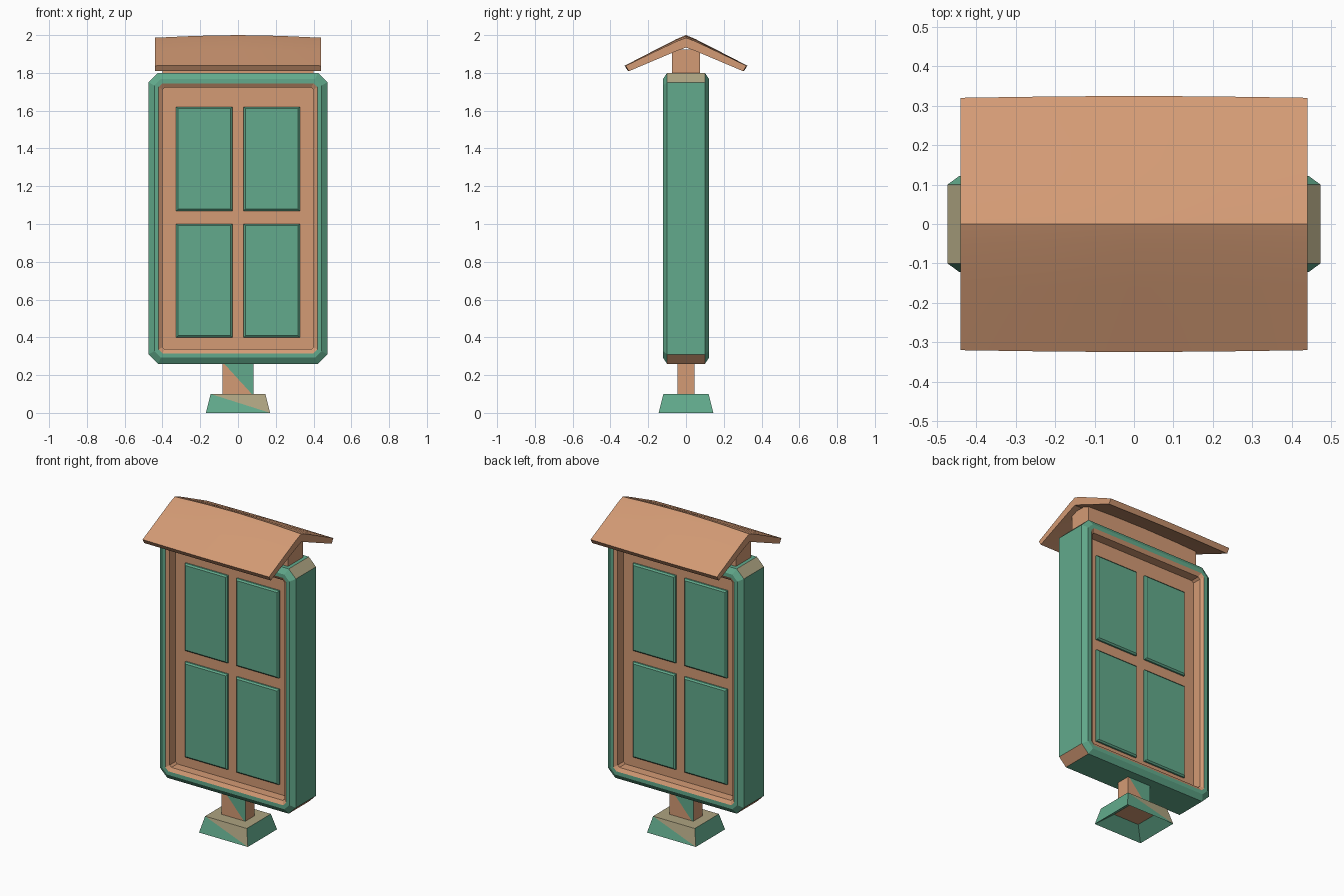
import bpy, bmesh

if "Cube" in bpy.data.objects:
    bpy.data.objects.remove(bpy.data.objects["Cube"])


def make_material(name, rgb):
    m = bpy.data.materials.new(name)
    m.diffuse_color = (*rgb, 1.0)
    m.use_nodes = True
    m.node_tree.nodes["Principled BSDF"].inputs["Base Color"].default_value = m.diffuse_color
    return m


GREEN, BROWN, TAN = 0, 1, 2
MATS = [make_material("sea green", (0.122, 0.402, 0.262)),
        make_material("copper brown", (0.658, 0.328, 0.178)),
        make_material("olive tan", (0.42, 0.37, 0.22))]


def make_object(name, verts, faces, colours):
    """Build a mesh object; colours is one index or one per face."""
    if isinstance(colours, int):
        colours = [colours] * len(faces)
    me = bpy.data.meshes.new(name)
    bm = bmesh.new()
    vs = [bm.verts.new(v) for v in verts]
    for f, c in zip(faces, colours):
        bm.faces.new([vs[i] for i in f]).material_index = c
    bmesh.ops.recalc_face_normals(bm, faces=bm.faces)
    bm.to_mesh(me)
    bm.free()
    for m in MATS:
        me.materials.append(m)
    ob = bpy.data.objects.new(name, me)
    bpy.context.collection.objects.link(ob)
    return ob


def loft(name, loops, rule, cap=(GREEN, GREEN)):
    """Join equal closed loops; rule(band, side) gives the colour."""
    n = len(loops[0])
    verts = [v for lp in loops for v in lp]
    faces, cols = [], []
    for b in range(len(loops) - 1):
        for s in range(n):
            t = (s + 1) % n
            faces.append((b * n + s, b * n + t, (b + 1) * n + t, (b + 1) * n + s))
            cols.append(rule(b, s))
    faces += [tuple(range(n)), tuple(range(len(verts) - n, len(verts)))]
    return make_object(name, verts, faces, cols + list(cap))


def rect(hx, hy, z):
    return [(-hx, -hy, z), (hx, -hy, z), (hx, hy, z), (-hx, hy, z)]


def split_front(ob, low, high):
    """Cut front and back quads along a diagonal into two colours."""
    bm = bmesh.new()
    bm.from_mesh(ob.data)
    for f in [f for f in bm.faces if abs(f.normal.y) > 0.8]:
        s = 1 if f.normal.y < 0 else -1
        vs = sorted(f.verts, key=lambda v: (v.co.z, v.co.x * s))
        bl, br, tl, tr = vs
        bm.faces.remove(f)
        bm.faces.new((bl, br, tl)).material_index = low
        bm.faces.new((br, tr, tl)).material_index = high
    bm.to_mesh(ob.data)
    bm.free()


# Cabinet frame: chamfered ring with a recessed brown back on both sides
def octagon(hx, hz, c, y):
    pts = [(hx, -hz + c), (hx, hz - c), (hx - c, hz), (c - hx, hz),
           (-hx, hz - c), (-hx, c - hz), (c - hx, -hz), (hx - c, -hz)]
    return [(x, y, 1.03 + z) for x, z in pts]


half = [(0.40, 0.693, 0.012, -0.05), (0.40, 0.693, 0.012, -0.108),
        (0.42, 0.715, 0.02, -0.122), (0.443, 0.738, 0.035, -0.122),
        (0.473, 0.77, 0.05, -0.10)]
rings = [octagon(*h) for h in half]
rings += [octagon(a, b, c, -y) for a, b, c, y in reversed(half)]


def frame_colour(band, side):
    if band in (0, 1, 7, 8):
        return BROWN
    if band == 4 and side in (1, 3):
        return TAN
    if band == 4 and side in (5, 7):
        return BROWN
    return GREEN


loft("cabinet_frame", rings, frame_colour, (BROWN, BROWN))

# Four raised window panels on each side
for face, fy in (("front", -1), ("back", 1)):
    for row, z0, z1 in (("lower", 0.40, 1.00), ("upper", 1.07, 1.62)):
        for side, sx in (("left", -1), ("right", 1)):
            x0, x1 = sorted((sx * 0.03, sx * 0.327))

            def ring(y, d):
                return [(x0 + d, y * fy, z0 + d), (x1 - d, y * fy, z0 + d),
                        (x1 - d, y * fy, z1 - d), (x0 + d, y * fy, z1 - d)]

            loft(f"{face}_{row}_{side}_panel",
                 [ring(0.045, 0), ring(0.06, 0), ring(0.068, 0.009)],
                 lambda b, s: GREEN)

# Roof: bent slab, sagging slightly towards its ends
profile = [(-0.325, 1.838), (-0.16, 1.923), (-0.05, 1.979), (0, 2.0),
           (0.05, 1.979), (0.16, 1.923), (0.325, 1.838),
           (0.307, 1.81), (0.05, 1.928), (0, 1.948),
           (-0.05, 1.928), (-0.307, 1.81)]
sections = []
for x, drop, sq in ((-0.44, 0.014, 0.985), (-0.22, 0.004, 0.995), (0, 0, 1),
                    (0.22, 0.004, 0.995), (0.44, 0.014, 0.985)):
    sections.append([(x, y * sq, z - drop * (1 - abs(y) / 0.33)) for y, z in profile])
roof = loft("roof", sections, lambda b, s: BROWN, (BROWN, BROWN))
bpy.context.view_layer.objects.active = roof
roof.select_set(True)
bpy.ops.object.shade_smooth_by_angle(angle=0.7)

# Beam between cabinet and roof
loft("roof_beam", [rect(0.40, 0.075, 1.78), rect(0.40, 0.075, 1.925)],
     lambda b, s: BROWN, (BROWN, BROWN))

# Post
post = loft("post", [rect(0.082, 0.045, 0.09), rect(0.082, 0.045, 0.27)],
            lambda b, s: BROWN, (BROWN, BROWN))
split_front(post, BROWN, GREEN)

# Flared foot, hollow underneath
foot = loft("foot", [rect(0.145, 0.12, 0.10), rect(0.17, 0.145, 0.0),
                     rect(0.09, 0.07, 0.06)],
            lambda b, s: GREEN, (TAN, BROWN))
split_front(foot, GREEN, TAN)
